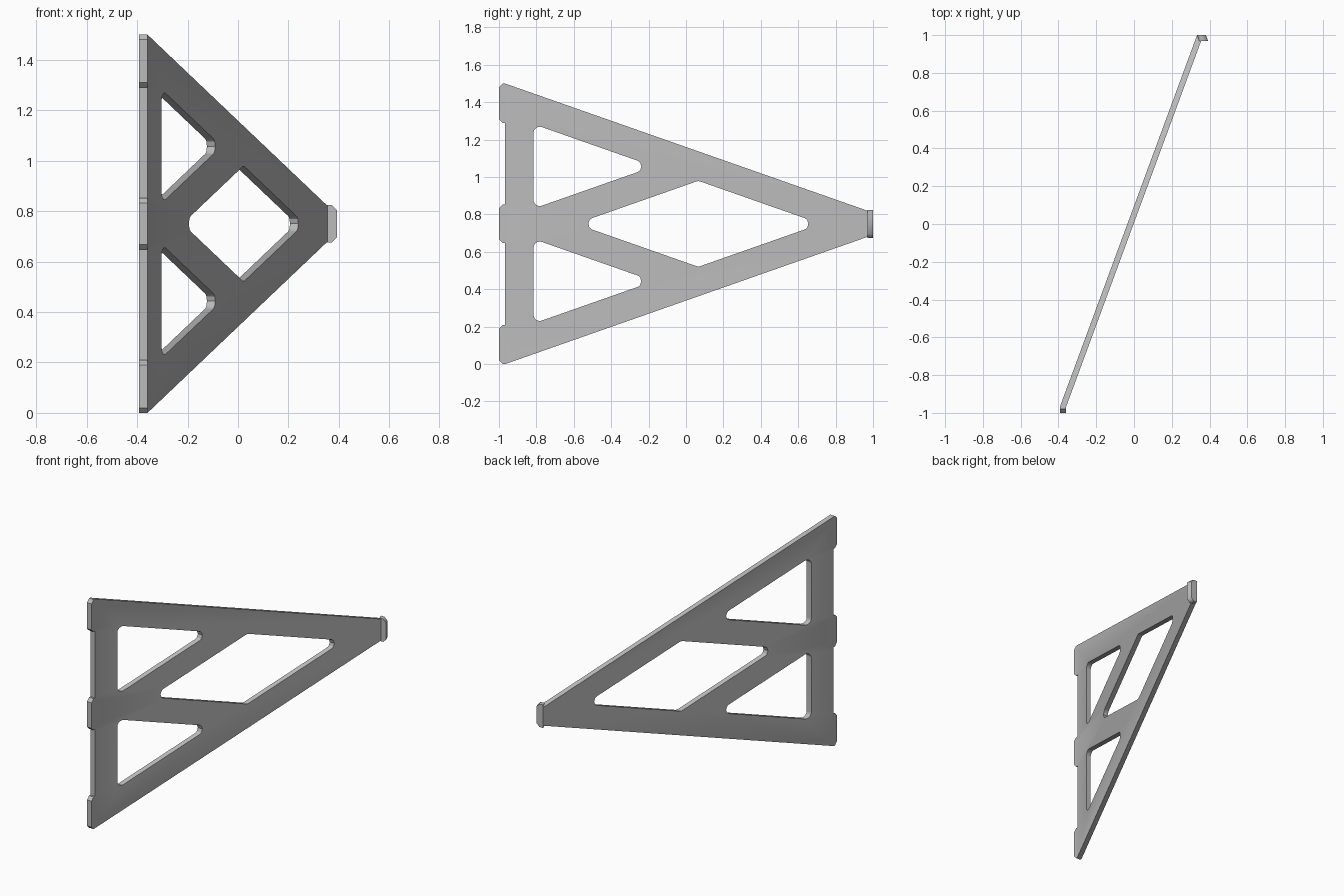
import bpy, bmesh, math
from mathutils import Vector

if "Cube" in bpy.data.objects:
    bpy.data.objects.remove(bpy.data.objects["Cube"], do_unlink=True)

MID = 0.75            # height of the mirror line
BEND = -0.967         # where the tabs turn straight forward
THICK = 0.033         # plate thickness along x
LEAN = 0.369          # sideways drift of the plate per unit of depth
SLOPE = 0.351         # pitch of every sloping edge
CH = 0.02             # tab chamfer

grey = bpy.data.materials.new("plain grey")
grey.use_nodes = True
colour = (0.5, 0.5, 0.5, 1)
grey.diffuse_color = colour
grey.node_tree.nodes["Principled BSDF"].inputs["Base Color"].default_value = colour


def fillet(corners, radius=0.033, steps=8):
    """Round every corner of a convex outline."""
    out = []
    pts = [Vector(c) for c in corners]
    for i, p in enumerate(pts):
        a = (pts[i - 1] - p).normalized()
        b = (pts[(i + 1) % len(pts)] - p).normalized()
        half = a.angle(b) / 2
        centre = p + (a + b).normalized() * radius / math.sin(half)
        start = p + a * radius / math.tan(half) - centre
        end = p + b * radius / math.tan(half) - centre
        for k in range(steps + 1):
            d = start.lerp(end, k / steps).normalized()
            out.append(centre + d * radius)
    return out


def extrude_outlines(name, outlines, depth):
    """Fill nested outlines and extrude them into a bmesh."""
    curve = bpy.data.curves.new(name, 'CURVE')
    curve.dimensions = '2D'
    curve.fill_mode = 'BOTH'
    curve.extrude = depth / 2
    for pts in outlines:
        s = curve.splines.new('POLY')
        s.points.add(len(pts) - 1)
        for sp, p in zip(s.points, pts):
            sp.co = (p[0], p[1], 0, 1)
        s.use_cyclic_u = True
    temp = bpy.data.objects.new(name + "_outline", curve)
    bpy.context.collection.objects.link(temp)
    graph = bpy.context.evaluated_depsgraph_get()
    mesh = bpy.data.meshes.new_from_object(temp.evaluated_get(graph))
    bpy.data.objects.remove(temp, do_unlink=True)
    bm = bmesh.new()
    bm.from_mesh(mesh)
    bpy.data.meshes.remove(mesh)
    bpy.data.curves.remove(curve)
    bmesh.ops.remove_doubles(bm, verts=bm.verts, dist=1e-5)
    return bm


def finish(name, bm):
    bmesh.ops.recalc_face_normals(bm, faces=bm.faces)
    mesh = bpy.data.meshes.new(name)
    bm.to_mesh(mesh)
    bm.free()
    mesh.materials.clear()
    mesh.materials.append(grey)
    obj = bpy.data.objects.new(name, mesh)
    bpy.context.collection.objects.link(obj)
    return obj


# Outer outline in (depth, height): sloping edges and three chamfered tabs
tip = MID - SLOPE * (1 - BEND)
outline = [(1, MID - tip), (1, MID + tip)]
for low, high in ((1.29, 1.5), (0.647, 0.853), (0, 0.21)):
    outline += [(BEND, high), (-1 + CH, high), (-1, high - CH),
                (-1, low + CH), (-1 + CH, low), (BEND, low)]

# Two triangular windows and one diamond window
windows = []
for mid in (MID - 0.307, MID + 0.307):
    rise = 0.643 * SLOPE
    windows.append(fillet([(-0.815, mid - rise), (-0.172, mid), (-0.815, mid + rise)]))
rise = 0.655 * SLOPE
windows.append(fillet([(-0.589, MID), (0.066, MID - rise), (0.721, MID), (0.066, MID + rise)]))

# Leaning plate, with the tabs bent straight forward
bm = extrude_outlines("plate", [outline] + windows, THICK)
bmesh.ops.bisect_plane(bm, geom=bm.verts[:] + bm.edges[:] + bm.faces[:], dist=1e-5,
                       plane_co=(BEND, 0, 0), plane_no=(1, 0, 0))
for v in bm.verts:
    y, z, x = v.co
    v.co = (x - 0.392 + THICK / 2 + LEAN * (max(y, BEND) - BEND), y, z)
plate = finish("plate", bm)
bpy.ops.object.select_all(action='DESELECT')
plate.select_set(True)
bpy.context.view_layer.objects.active = plate
bpy.ops.object.shade_smooth_by_angle(angle=math.radians(25))

# Chamfered lip turned sideways at the rear tip
half = 0.075
lip = [(0.345, MID - half), (0.392 - CH, MID - half), (0.392, MID - half + CH),
       (0.392, MID + half - CH), (0.392 - CH, MID + half), (0.345, MID + half)]
bm = extrude_outlines("rear_lip", [lip], 0.03)
for v in bm.verts:
    x, z, d = v.co
    y = 0.985 + d
    v.co = (x - LEAN * (y - 0.97), y, z)
finish("rear_lip", bm)
